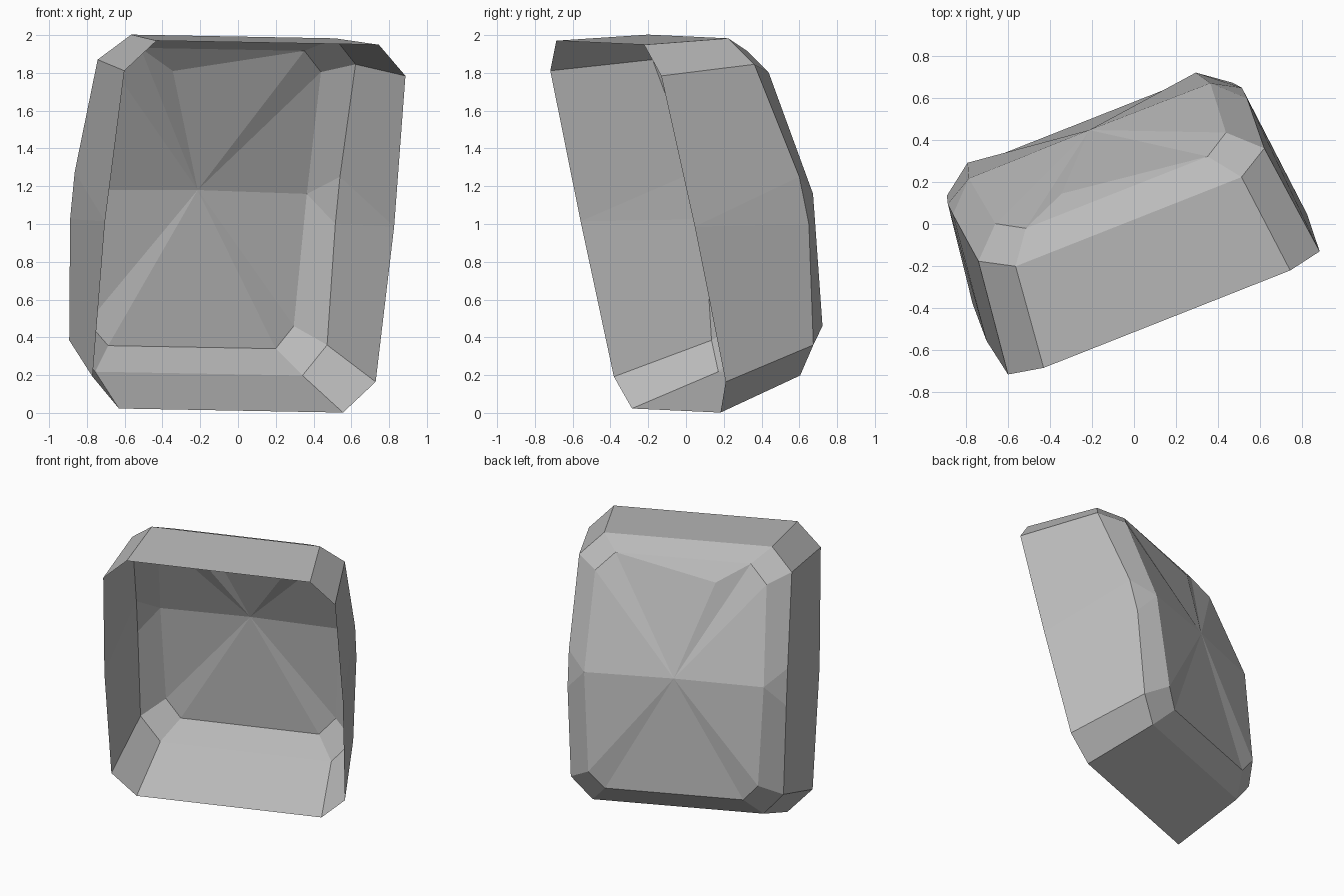
import bpy, bmesh
from math import radians

default_cube = bpy.data.objects.get("Cube")
if default_cube:
    bpy.data.objects.remove(default_cube, do_unlink=True)


def make_material(name, colour):
    mat = bpy.data.materials.new(name)
    mat.use_nodes = True
    mat.diffuse_color = colour
    mat.node_tree.nodes["Principled BSDF"].inputs["Base Color"].default_value = colour
    return mat


def mirrored_ring(bm, half):
    """Closed loop of vertices from a half profile, given from top to bottom.
    A repeated point reuses its vertex, so that the strip tapers to a triangle."""
    loop, made = [], {}
    for side, points in ((1, half), (-1, half[::-1])):
        for width, depth, height in points:
            key = (side * width, depth, height)
            if key not in made:
                made[key] = bm.verts.new(key)
            loop.append(made[key])
    return loop


def add_face(bm, *verts):
    """Face from the distinct vertices, keeping their order."""
    distinct = list(dict.fromkeys(verts))
    if len(distinct) > 2:
        bm.faces.new(distinct)


def bridge(bm, front, back):
    for i in range(len(front)):
        j = (i + 1) % len(front)
        add_face(bm, front[i], front[j], back[j], back[i])


# Half profiles as (half width, depth, height), chamfered at both corners
rim_mid = (0.823, -0.26, 1.0)
rim_half = [(0.633, -0.48, 1.96), (0.80, -0.447, 1.798), rim_mid, rim_mid,
            (0.806, -0.072, 0.178), (0.638, -0.034, 0.0125)]

shoulder_half = [(0.58, 0.02, 1.993), (0.734, 0.108, 1.858),
                 (0.755, 0.36, 1.263), (0.755, 0.416, 1.013),
                 (0.734, 0.454, 0.372), (0.59, 0.437, 0.208)]

panel_mid = (0.62, 0.492, 1.17)
panel_half = [(0.467, 0.171, 1.925), (0.592, 0.245, 1.815), panel_mid, panel_mid,
              (0.586, 0.564, 0.47), (0.477, 0.543, 0.348)]

bm = bmesh.new()
rim = mirrored_ring(bm, rim_half)
shoulder = mirrored_ring(bm, shoulder_half)
panel = mirrored_ring(bm, panel_half)

# Side walls and the bevel around the back
bridge(bm, rim, shoulder)
bridge(bm, shoulder, panel)

# Back panel: a fan around its centre, with a small fold in the top segment
centre = bm.verts.new((0, 0.496, 1.18))
fold = bm.verts.new((-0.244, 0.262, 1.806))
for start, end in zip(panel, panel[1:]):
    add_face(bm, start, end, centre)
top_left, top_right = panel[-1], panel[0]
add_face(bm, top_left, top_right, fold)
add_face(bm, top_left, fold, centre)
add_face(bm, fold, top_right, centre)

mesh = bpy.data.meshes.new("open_shell")
bm.to_mesh(mesh)
bm.free()
mesh.materials.append(make_material("plain grey", (0.5, 0.5, 0.5, 1)))

# Open shell, turned and tipped slightly
shell = bpy.data.objects.new("open_shell", mesh)
shell.location = (-0.05, -0.02, 0)
shell.rotation_euler = (0, radians(0.97), radians(21.55))
bpy.context.collection.objects.link(shell)
